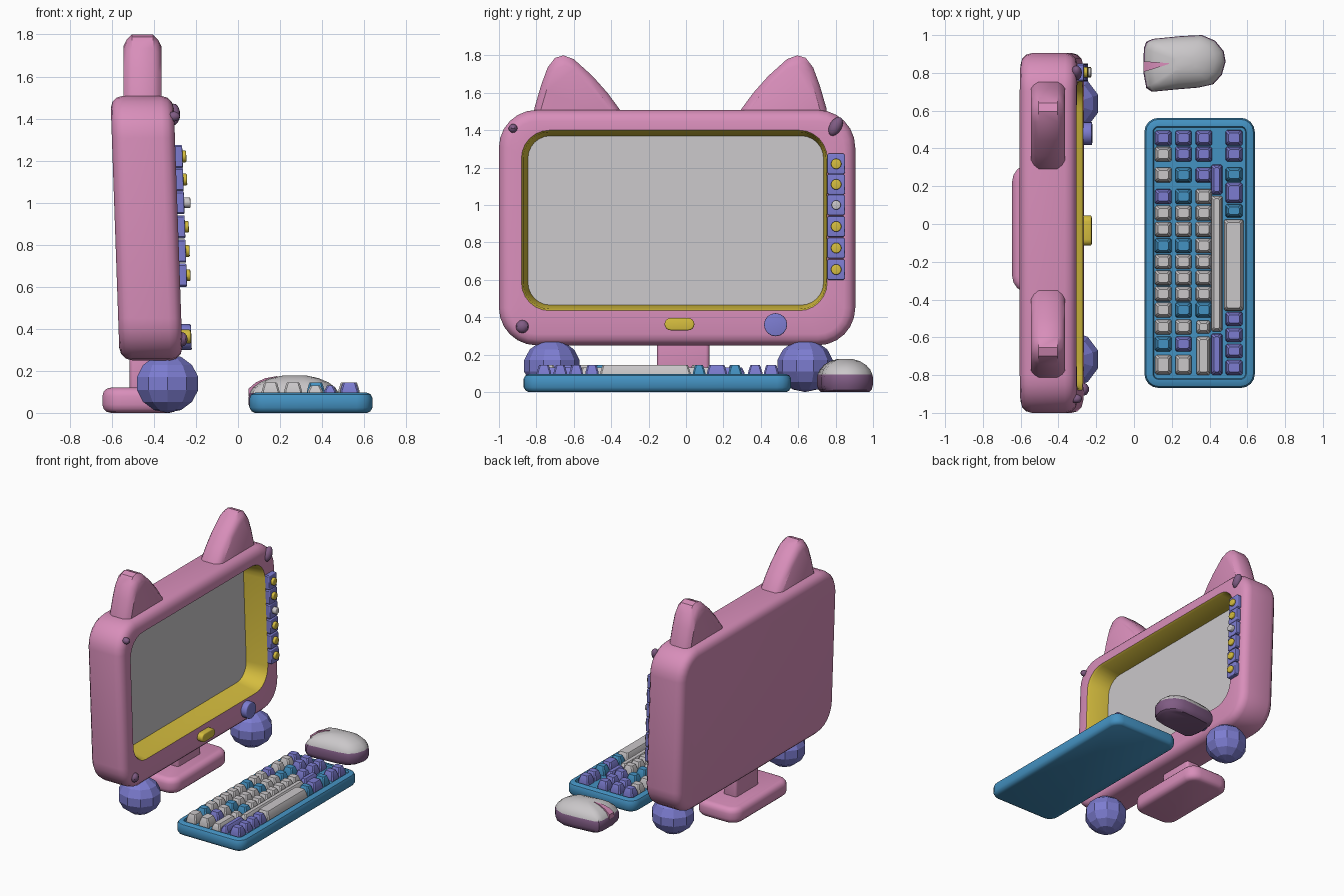
import bpy, bmesh, math
from mathutils import Vector, Matrix

if "Cube" in bpy.data.objects:
    bpy.data.objects.remove(bpy.data.objects["Cube"])

COLOURS = {"pink": (216, 142, 186), "purple": (124, 124, 208), "blue": (68, 146, 194),
           "yellow": (212, 188, 62), "grey": (202, 199, 201), "mauve": (128, 92, 132)}
MATS = {}
for cname, rgb in COLOURS.items():
    m = bpy.data.materials.new(cname)
    m.diffuse_color = [((c / 255 + 0.055) / 1.055) ** 2.4 for c in rgb] + [1]
    m.use_nodes = True
    m.node_tree.nodes["Principled BSDF"].inputs["Base Color"].default_value = m.diffuse_color
    MATS[cname] = m


def finish(name, bm, mats):
    mesh = bpy.data.meshes.new(name)
    bm.to_mesh(mesh)
    bm.free()
    for m in mats:
        mesh.materials.append(MATS[m])
    ob = bpy.data.objects.new(name, mesh)
    bpy.context.collection.objects.link(ob)
    return ob


def ring(axis, d, a0, a1, b0, b1, r, n=4):
    """Rounded rectangle across the given axis at distance d."""
    pts = []
    for i, (a, b) in enumerate(((a1 - r, b1 - r), (a0 + r, b1 - r), (a0 + r, b0 + r), (a1 - r, b0 + r))):
        for k in range(n + 1):
            t = math.radians(90 * (i + k / n))
            u, v = a + r * math.cos(t), b + r * math.sin(t)
            pts.append(Vector((d, u, v) if axis == 'x' else (u, v, d)))
    return pts


def loft(name, rings, mats, tilt=False):
    """Bridge rings and cap both ends; mats = one name, or start cap, bands, end cap."""
    if isinstance(mats, str):
        mats = [mats] * (len(rings) + 1)
    used = list(dict.fromkeys(mats))
    bm = bmesh.new()
    vs = [[bm.verts.new(p) for p in r] for r in rings]
    n = len(vs[0])
    bm.faces.new(vs[0]).material_index = used.index(mats[0])
    bm.faces.new(vs[-1]).material_index = used.index(mats[-1])
    for i in range(len(vs) - 1):
        for k in range(n):
            q = (vs[i][k], vs[i][(k + 1) % n], vs[i + 1][(k + 1) % n], vs[i + 1][k])
            bm.faces.new(q).material_index = used.index(mats[i + 1])
    bmesh.ops.remove_doubles(bm, verts=bm.verts, dist=1e-5)
    bmesh.ops.recalc_face_normals(bm, faces=bm.faces)
    if tilt:
        for v in bm.verts:
            v.co.x -= 0.035 * (v.co.z - 0.88)
    return finish(name, bm, used)


def slab(name, axis, d0, d1, box, r, bevel, mat, tilt=False, n=4):
    """Rounded block with rounded edges at both ends."""
    a0, a1, b0, b1 = box
    rings = []
    steps = [0, 30, 60, 90]
    for d, s, order in ((d0, 1, steps), (d1, -1, steps[::-1])):
        for t in order:
            i = bevel * (1 - math.sin(math.radians(t)))
            h = d + s * bevel * (1 - math.cos(math.radians(t)))
            rings.append(ring(axis, h, a0 + i, a1 - i, b0 + i, b1 - i, max(r - i, 0.004), n))
    return loft(name, rings, mat, tilt)


def ball(name, loc, scale, mat, seg, rng, rot=0):
    bm = bmesh.new()
    bmesh.ops.create_uvsphere(bm, u_segments=seg, v_segments=rng, radius=1)
    bm.transform(Matrix.Translation(loc) @ Matrix.Rotation(rot, 4, 'X') @ Matrix.Diagonal((*scale, 1)))
    return finish(name, bm, [mat])


# Monitor case with recessed yellow surround and screen
BACK, FRONT = -0.585, -0.285
case = []
for x, s, order in ((BACK, 1, (0, 30, 60, 90)), (FRONT, -1, (90, 60, 30, 0))):
    for t in order:
        i = 0.06 * (1 - math.sin(math.radians(t)))
        h = x + s * 0.06 * (1 - math.cos(math.radians(t)))
        case.append(ring('x', h, -1.0 + i, 0.905 - i, 0.25 + i, 1.508 - i, 0.2 - i, 6))
case.append(ring('x', FRONT, -0.88, 0.755, 0.435, 1.40, 0.15, 6))
case.append(ring('x', FRONT - 0.015, -0.87, 0.748, 0.445, 1.39, 0.14, 6))
case.append(ring('x', FRONT - 0.17, -0.845, 0.735, 0.465, 1.37, 0.12, 6))
loft("monitor_case", case, ["pink"] * 9 + ["yellow"] * 2 + ["grey"], tilt=True)

# Ears, mirrored about the case middle
EAR = [(-.82, 1.45), (-.81, 1.52), (-.775, 1.64), (-.74, 1.735), (-.70, 1.787), (-.655, 1.80),
       (-.60, 1.78), (-.50, 1.69), (-.42, 1.60), (-.35, 1.505), (-.33, 1.45)]
for side, name in ((1, "ear_left"), (-1, "ear_right")):
    rings = []
    for x, s in ((-.545, .84), (-.53, .93), (-.505, 1), (-.405, 1), (-.38, .93), (-.365, .84)):
        rings.append([Vector((x, -0.03 + side * (-.6 + (y + .6) * s + .03), 1.45 + (z - 1.45) * s))
                      for y, z in EAR])
    loft(name, rings, "pink")

# Stand and ball feet
slab("stand_base", 'z', 0, 0.12, (-.645, -.285, -.365, .315), .09, .04, "pink")
slab("stand_neck", 'z', 0.08, 0.32, (-.515, -.40, -.155, .125), .02, .01, "pink")
feet = [ball("foot_left", (-.335, -.717, .14), (.157, .152, .14), "purple", 10, 7),
        ball("foot_right", (-.335, .637, .14), (.157, .152, .14), "purple", 10, 7)]

# Side button column with knobs
for i, z in enumerate((1.22, 1.11, 1.0, .885, .77, .655)):
    slab(f"side_button_{i}", 'x', -.30, -.252, (.755, .85, z - .055, z + .055), .008, .006, "purple", True, 1)
    r, top = (.025, -.222) if i == 2 else (.028, -.234)
    slab(f"button_knob_{i}", 'x', -.26, top, (.803 - r, .803 + r, z - r, z + r), r, .006,
         "grey" if i == 2 else "yellow", True)

# Front pill, round dial and small studs
slab("power_pill", 'x', -.30, -.242, (-.115, .045, .33, .396), .033, .008, "yellow", True)
slab("round_dial", 'x', -.30, -.24, (.417, .541, .298, .422), .062, .006, "purple", True)
ball("stud_top_left", (-.305, -.925, 1.41), (.03, .024, .024), "mauve", 10, 6)
ball("stud_bottom_left", (-.268, -.875, .35), (.03, .035, .035), "mauve", 10, 6)
ball("stud_top_right", (-.305, .80, 1.42), (.03, .033, .055), "mauve", 12, 8, -.5)

# Keyboard tray with sunken plate
tray = []
for z, i in ((0, .025), (.008, .01), (.025, 0), (.07, 0), (.088, .008), (.097, .028), (.097, .045), (.082, .05)):
    tray.append(ring('z', z, .055 + i, .64 - i, -.868 + i, .562 - i, .075 - i, 4))
loft("keyboard_tray", tray, "blue")

LETTER = {"P": "purple", "G": "grey", "B": "blue"}


def key(name, x0, x1, p0, p1, mat, top=.145):
    """Tapered keycap; p0 and p1 are its ends along y."""
    rings = [ring('z', z, x0 + i, x1 - i, p0 + i, p1 - i, .008, 1)
             for z, i in ((.075, 0), (.105, .002), (top - .006, .012), (top, .016))]
    loft(name, rings, LETTER[mat])


# Three rows of single keys
YS = (.455, .37, .26, .145, .058, -.028, -.115, -.2, -.285, -.37, -.455, -.545, -.635, -.745)
ROWS = ((.155, "PGGPGGBGGGGGBG"), (.262, "PPBBGGBGGGBGPG"), (.37, "PPPGGGGGGGB"))
for r, (x, cols) in enumerate(ROWS):
    for k, c in enumerate(cols):
        h = .052 if k == 13 else .04
        key(f"key_{r}_{k}", x - .044, x + .044, YS[k] - h, YS[k] + h, c)

# Wide keys and the space bar row: x0, x1, y0, y1, colour
WIDE = ((.33, .405, -.80, -.595, "G"), (.33, .405, -.58, -.51, "G"), (.408, .468, .155, .315, "P"),
        (.408, .468, -.57, .15, "G"), (.408, .468, -.80, -.58, "P"),
        (.485, .575, .415, .497, "P"), (.485, .575, .33, .41, "P"), (.485, .575, .225, .30, "B"),
        (.485, .575, .11, .22, "P"), (.485, .575, .035, .105, "B"), (.475, .58, -.46, .025, "G"),
        (.485, .575, -.54, -.465, "P"), (.485, .575, -.625, -.55, "P"),
        (.485, .575, -.71, -.635, "P"), (.485, .575, -.80, -.72, "P"))
for k, (x0, x1, y0, y1, c) in enumerate(WIDE):
    key(f"wide_key_{k}", x0, x1, y0, y1, c, .13 if x1 < .47 else .145)

# Mouse: mauve base, grey domed shell
OUT = [(.095, .70), (.065, .72), (.05, .80), (.052, .93), (.065, .965), (.10, .98), (.25, .995), (.36, 1.0),
       (.43, .97), (.475, .915), (.485, .86), (.465, .79), (.42, .74), (.34, .722), (.22, .712)]
C = Vector((.27, .85))
mouse = []
for z, s in ((0, .86), (.012, .95), (.04, 1), (.075, 1), (.095, .97), (.12, .9), (.145, .75), (.165, .53), (.178, .25)):
    mouse.append([Vector((C.x + (x - C.x) * s, C.y + (y - C.y) * s, z)) for x, y in OUT])
loft("mouse_body", mouse, ["mauve"] * 5 + ["grey"] * 5)

# Pink wedge between the mouse buttons
wedge = [[Vector((x, .833 + .12 * (x - .05) + s * w, z)) for s, z in ((-1, .08), (1, .08), (1, top), (-1, top))]
         for x, w, top in ((.05, .027, .115), (.085, .022, .145), (.13, .013, .165), (.185, .002, .175))]
loft("mouse_wedge", wedge, "pink")

# Smooth shading everywhere but the faceted feet
for ob in bpy.context.collection.objects:
    ob.select_set(ob not in feet)
    if ob not in feet:
        bpy.context.view_layer.objects.active = ob
bpy.ops.object.shade_smooth_by_angle(angle=math.radians(35))
